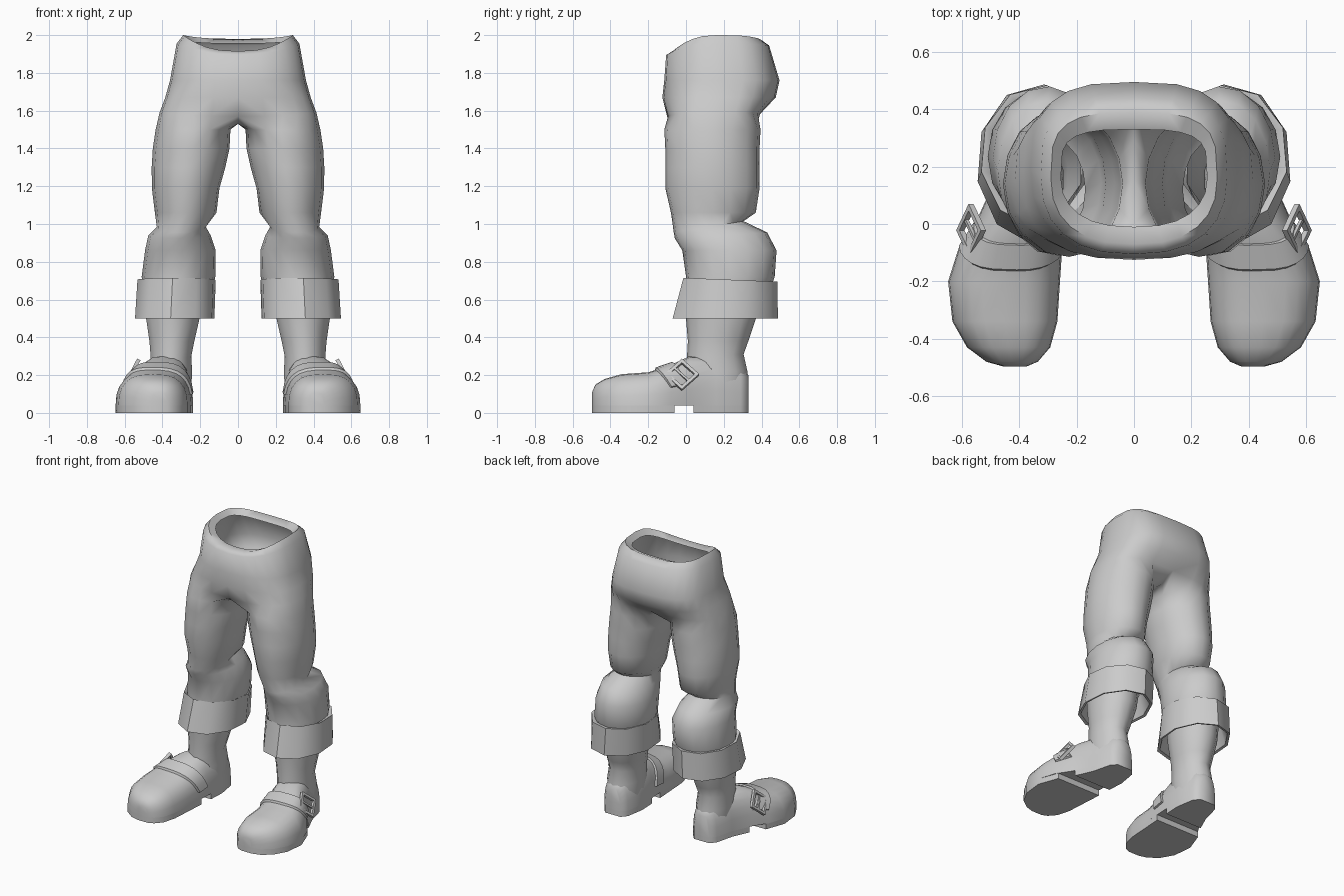
import bpy, bmesh
from math import sin, cos, pi, radians
from mathutils import Matrix, Vector

if "Cube" in bpy.data.objects:
    bpy.data.objects.remove(bpy.data.objects["Cube"])

grey = bpy.data.materials.new("plain_grey")
grey.use_nodes = True
grey.diffuse_color = (0.6, 0.6, 0.6, 1)
grey.node_tree.nodes["Principled BSDF"].inputs["Base Color"].default_value = (0.6, 0.6, 0.6, 1)


def finish(name, bm, smooth=None):
    """Turn a left-half bmesh into an object mirrored across x."""
    bmesh.ops.remove_doubles(bm, verts=bm.verts, dist=0.0005)
    bmesh.ops.recalc_face_normals(bm, faces=bm.faces)
    mesh = bpy.data.meshes.new(name)
    bm.to_mesh(mesh)
    bm.free()
    ob = bpy.data.objects.new(name, mesh)
    bpy.context.collection.objects.link(ob)
    mesh.materials.append(grey)
    if smooth:
        bpy.ops.object.select_all(action='DESELECT')
        ob.select_set(True)
        bpy.context.view_layer.objects.active = ob
        bpy.ops.object.shade_smooth_by_angle(angle=radians(smooth))
    ob.modifiers.new("Mirror", 'MIRROR')


def skin(bm, rows, closed=True, caps=False):
    """Bridge rows of points with quads."""
    rows = [[bm.verts.new(p) for p in row] for row in rows]
    n = len(rows[0])
    for a, b in zip(rows, rows[1:]):
        for i in range(n if closed else n - 1):
            j = (i + 1) % n
            bm.faces.new((a[i], a[j], b[j], b[i]))
    if caps:
        bm.faces.new(rows[0])
        bm.faces.new(rows[-1])


def power(v, e):
    return (abs(v) ** e) * (1 if v >= 0 else -1)


def arc(angles, z, cx, cy, rx, ry, tilt=0.0):
    """Elliptical row of points; angle zero faces the front."""
    return [(cx + rx * sin(a), cy - ry * cos(a), z - tilt * cos(a)) for a in angles]


def around(n, turn=0.0):
    return [turn + 2 * pi * i / n for i in range(n)]


# Trousers: half waist rows run front to back, the last closes through the crotch
def waist_row(z, hw, front, back, dip_front, dip_back, e_front, e_back):
    pts = []
    for i in range(13):
        t = pi * i / 12
        c = cos(t)
        drop = (dip_front if c > 0 else dip_back) * c * c
        x = 0 if i in (0, 12) else hw * sin(t) ** (0.8 if c > 0 else 0.65)
        y = (front + back) / 2 - (back - front) / 2 * power(c, e_front if c > 0 else e_back)
        pts.append((x, y, z - drop))
    return pts


waist = [waist_row(*r) for r in (
    (1.965, 0.255, -0.01, 0.33, 0.06, 0.01, 0.9, 0.45),
    (2.0, 0.29, -0.07, 0.39, 0.085, 0.02, 0.85, 0.55),
    (1.955, 0.325, -0.105, 0.44, 0.06, 0.01, 0.85, 0.65),
    (1.76, 0.36, -0.115, 0.495, 0.0, 0.0, 0.85, 0.75),
    (1.67, 0.385, -0.125, 0.475, 0.0, 0.0, 0.7, 0.75),
    (1.59, 0.415, -0.10, 0.40, 0.02, 0.0, 0.6, 0.6))]
crotch = [(0, 0.29, 1.54), (0, 0.15, 1.53), (0, 0.0, 1.53)]
leg_angles = [radians(-50 + 280 * i / 12) for i in range(13)]
leg_angles += [radians(a) for a in (250, 270, 290)]
legs = [arc(leg_angles, *r) for r in (
    (1.50, 0.238, 0.14, 0.198, 0.255),
    (1.40, 0.248, 0.14, 0.203, 0.25),
    (1.30, 0.262, 0.14, 0.195, 0.25),
    (1.19, 0.277, 0.14, 0.179, 0.25),
    (1.06, 0.277, 0.145, 0.163, 0.225),
    (0.985, 0.30, 0.12, 0.13, 0.185, 0.03),
    (0.94, 0.31, 0.185, 0.165, 0.245, 0.015),
    (0.86, 0.305, 0.23, 0.187, 0.25),
    (0.72, 0.315, 0.235, 0.195, 0.235),
    (0.64, 0.32, 0.22, 0.18, 0.22))]
bm = bmesh.new()
skin(bm, waist, closed=False)
skin(bm, [waist[-1] + crotch] + legs)
finish("trousers", bm, 60)

# Turned cuffs: faceted flaring bands with an inner wall
bm = bmesh.new()
skin(bm, [arc(around(10, 0.1), *r) for r in (
    (0.66, 0.32, 0.22, 0.16, 0.20),
    (0.695, 0.32, 0.23, 0.188, 0.232),
    (0.705, 0.325, 0.235, 0.212, 0.25, -0.01),
    (0.50, 0.335, 0.208, 0.215, 0.28),
    (0.505, 0.335, 0.208, 0.198, 0.26),
    (0.64, 0.333, 0.22, 0.16, 0.20))])
finish("trouser_cuffs", bm, 40)

# Shins running down into the shoes
bm = bmesh.new()
skin(bm, [arc(around(14), *r) for r in (
    (0.66, 0.34, 0.19, 0.16, 0.20),
    (0.50, 0.345, 0.185, 0.145, 0.185),
    (0.38, 0.35, 0.17, 0.122, 0.16),
    (0.30, 0.355, 0.155, 0.11, 0.15, 0.01),
    (0.22, 0.355, 0.165, 0.115, 0.16),
    (0.12, 0.355, 0.165, 0.11, 0.155))])
finish("shins", bm, 60)

# Shoe stations: y, centre x, half width, top height
STATIONS = [
    (0.33, 0.355, 0.06, 0.20), (0.29, 0.355, 0.095, 0.25),
    (0.16, 0.36, 0.122, 0.30), (0.02, 0.395, 0.15, 0.30),
    (-0.08, 0.43, 0.18, 0.255), (-0.20, 0.453, 0.195, 0.215),
    (-0.34, 0.45, 0.183, 0.205), (-0.43, 0.437, 0.145, 0.18),
    (-0.48, 0.425, 0.09, 0.15), (-0.497, 0.415, 0.04, 0.11)]
SOLE = 0.04


def station(y):
    for a, b in zip(STATIONS, STATIONS[1:]):
        if a[0] >= y >= b[0]:
            return Vector(a).lerp(Vector(b), (a[0] - y) / (a[0] - b[0]))


def shoe_point(y, t, grow=0.0):
    _, cx, hw, top = station(y)
    return (cx - (hw + grow) * power(cos(t), 0.7), y,
            SOLE + (top + grow - SOLE) * max(sin(t), 0) ** 0.85)


bm = bmesh.new()
skin(bm, [[shoe_point(s[0], pi * i / 12) for i in range(13)] for s in STATIONS], caps=True)
finish("shoes", bm, 50)


# Soles and heels: slabs following the shoe outline
def slab(name, ys):
    bm = bmesh.new()
    rows = []
    for y in ys:
        _, cx, hw, _ = station(y)
        rows.append([(cx - hw, y, 0), (cx + hw, y, 0), (cx + hw, y, SOLE), (cx - hw, y, SOLE)])
    skin(bm, rows, caps=True)
    finish(name, bm, 50)


slab("shoe_heels", (0.33, 0.29, 0.16, 0.04))
slab("shoe_soles", (-0.06, -0.20, -0.34, -0.43, -0.48, -0.497))

# Straps bowed forward over the instep, ending under the buckle
bm = bmesh.new()
rows = []
for i in range(13):
    t = radians(12 + 146 * i / 12)
    y = -0.13 + 0.11 * (1 - sin(t)) + 0.03 * i / 12
    rows.append([shoe_point(y + d, t, g) for d, g in
                 ((-0.05, 0.0), (-0.045, 0.013), (0.04, 0.013), (0.045, 0.0))])
skin(bm, rows, caps=True)
finish("shoe_straps", bm, 40)

# Buckles: square frames with a prong, tipped outwards
bm = bmesh.new()
skin(bm, [[(r * cos(a), r * sin(a), h) for a in around(4)] for r, h in (
    (0.092, -0.01), (0.092, 0.01), (0.068, 0.01), (0.068, -0.01), (0.092, -0.01))])
prong = Matrix.Rotation(radians(45), 4, 'Z') @ Matrix.Diagonal((0.11, 0.012, 0.012, 1))
bmesh.ops.create_cube(bm, size=1, matrix=prong)
place = Matrix.Translation((0.568, -0.022, 0.202)) @ Matrix.Rotation(radians(62), 4, 'Y')
bmesh.ops.transform(bm, matrix=place, verts=bm.verts)
finish("shoe_buckles", bm)
